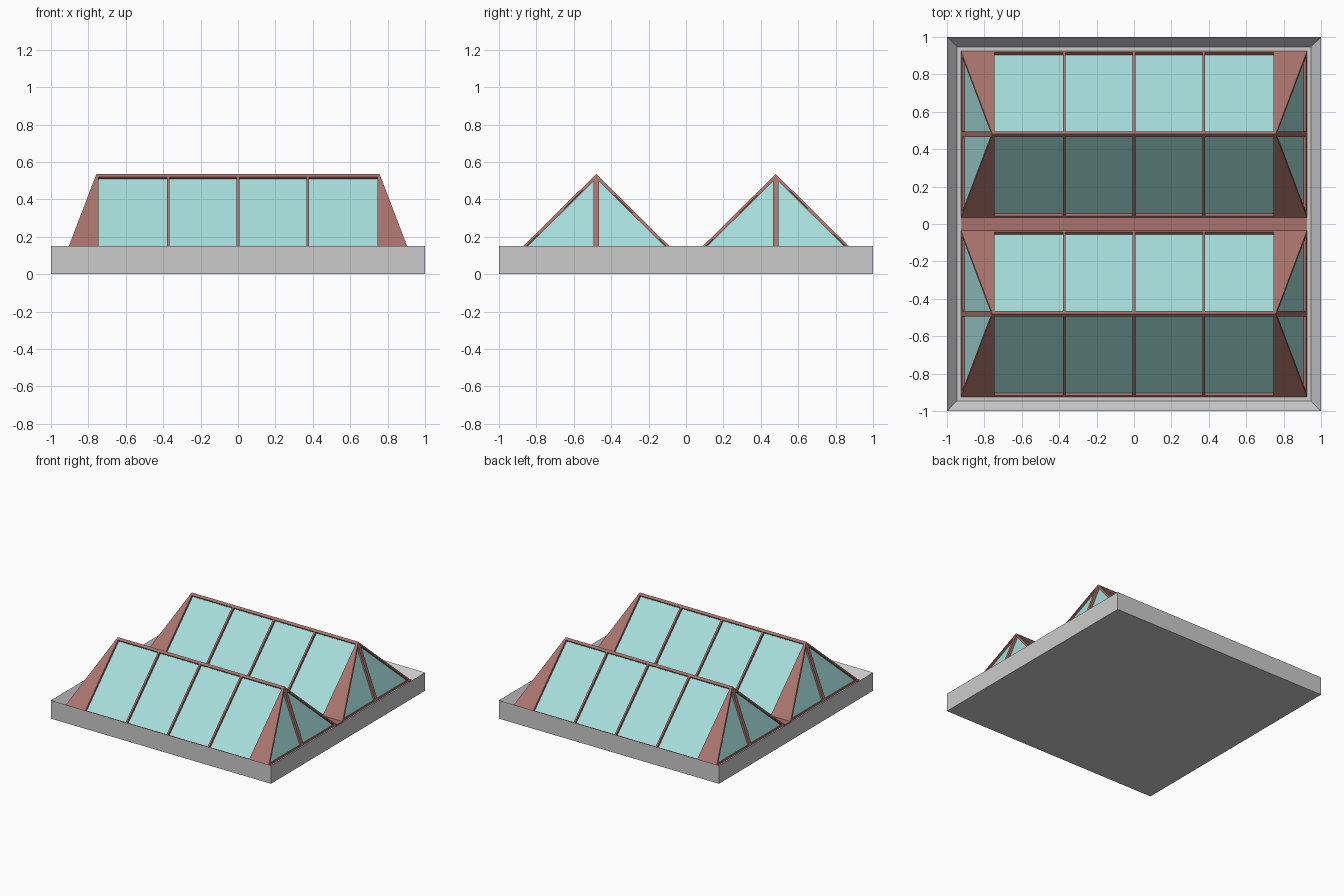
import bpy, bmesh
from mathutils import Vector

if "Cube" in bpy.data.objects:
    bpy.data.objects.remove(bpy.data.objects["Cube"])

RIDGE_X, RIDGE_Z = 0.757, 0.536      # half length and height of each ridge
EDGE_X, EAVE_Z = 0.925, 0.096        # half length and height at the eaves
CENTRE_Y, HALF_W = 0.48, 0.445       # ridge position and half span
DEPTH = 0.018                        # how far the glass sits behind the frame


def material(name, rgb):
    m = bpy.data.materials.new(name)
    m.diffuse_color = (*rgb, 1)
    m.use_nodes = True
    m.node_tree.nodes["Principled BSDF"].inputs["Base Color"].default_value = m.diffuse_color
    return m


RED = material("red_metal", (0.40, 0.17, 0.15))
GLASS = material("glass", (0.38, 0.73, 0.71))


def finish(name, bm, mat=None):
    bmesh.ops.recalc_face_normals(bm, faces=bm.faces)
    me = bpy.data.meshes.new(name)
    bm.to_mesh(me)
    bm.free()
    if mat:
        me.materials.append(mat)
    ob = bpy.data.objects.new(name, me)
    bpy.context.collection.objects.link(ob)
    return ob


def box(bm, lo, hi):
    verts = bmesh.ops.create_cube(bm, size=1)["verts"]
    for v in verts:
        v.co = Vector([(a + b) / 2 + c * (b - a) for a, b, c in zip(lo, hi, v.co)])


def plate(bm, pts, start, end):
    """Flat polygon thickened inward, from depth start to depth end."""
    pts = [Vector(p) for p in pts]
    n = (pts[1] - pts[0]).cross(pts[2] - pts[0]).normalized()
    if n.z < 0:
        n = -n
    outer = [bm.verts.new(p - n * start) for p in pts]
    inner = [bm.verts.new(p - n * end) for p in pts]
    bm.faces.new(outer)
    bm.faces.new(inner[::-1])
    for i in range(len(pts)):
        j = (i + 1) % len(pts)
        bm.faces.new((outer[i], inner[i], inner[j], outer[j]))


def height(t):
    return RIDGE_Z + (EAVE_Z - RIDGE_Z) * t


def hip_x(t):
    return RIDGE_X + (EDGE_X - RIDGE_X) * t


# Curb: square tray with a raised rim
bm = bmesh.new()
box(bm, (-1, -1, 0), (1, 1, 0.15))
top = [f for f in bm.faces if f.calc_center_median().z > 0.14]
bmesh.ops.inset_region(bm, faces=top, thickness=1 - EDGE_X)
for v in top[0].verts:
    v.co.z = 0.088
finish("curb", bm)

# Gutter between the two roofs
bm = bmesh.new()
box(bm, (-EDGE_X, -0.045, 0.08), (EDGE_X, 0.045, EAVE_Z))
finish("valley_gutter", bm, RED)

for label, cy in (("front", -CENTRE_Y), ("back", CENTRE_Y)):
    frame, glass = bmesh.new(), bmesh.new()

    # Long slopes: ridge, sill, corner gussets, mullions, glass
    for s in (-1, 1):
        def slope(x, t):
            return (x, cy + s * HALF_W * t, height(t))

        def bar(bm, x0, x1, t0, t1, start=0, end=DEPTH + 0.004):
            plate(bm, [slope(x0, t0), slope(x1, t0), slope(x1, t1), slope(x0, t1)],
                  start, end)

        bar(frame, -RIDGE_X, RIDGE_X, 0, 0.035, 0, DEPTH)
        bar(frame, -0.75, 0.75, 0.98, 1)
        for x in (-0.373, 0, 0.373):
            bar(frame, x - 0.007, x + 0.007, 0.03, 0.985)
        for e in (-1, 1):
            plate(frame, [slope(e * 0.745, 0), slope(e * RIDGE_X, 0),
                          slope(e * EDGE_X, 1), slope(e * 0.745, 1)], 0, DEPTH)
        bar(glass, -0.75, 0.75, 0.04, 1, DEPTH, DEPTH + 0.005)

    # Triangular ends: hip bars, sill, king post, glass
    for e in (-1, 1):
        def end(y, t):
            return (e * hip_x(t), cy + y, height(t))

        for s in (-1, 1):
            plate(frame, [end(0, 0), end(s * HALF_W, 1),
                          end(s * (HALF_W - 0.016), 1), end(0, 0.036)], 0, DEPTH)
        plate(frame, [end(-HALF_W, 1), end(HALF_W, 1),
                      end(HALF_W * 0.975, 0.975), end(-HALF_W * 0.975, 0.975)], 0, DEPTH)
        plate(frame, [end(-0.014, 0.05), end(0.014, 0.05),
                      end(0.014, 0.98), end(-0.014, 0.98)], 0, DEPTH)
        plate(glass, [end(0, 0.03), end(HALF_W - 0.013, 1),
                      end(-HALF_W + 0.013, 1)], DEPTH - 0.001, DEPTH + 0.005)

    finish(label + "_roof_frame", frame, RED)
    finish(label + "_roof_glass", glass, GLASS)
